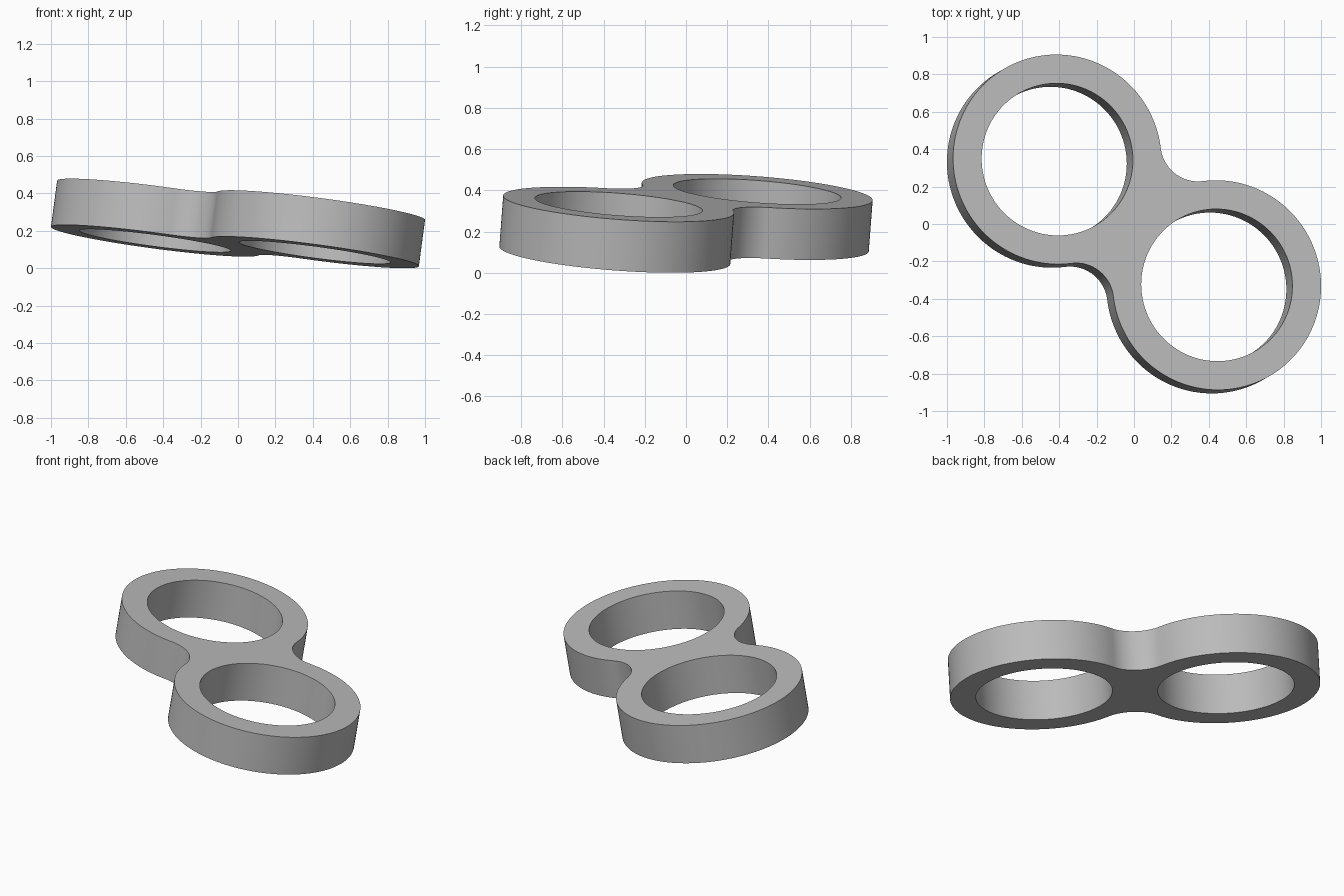
import bpy
import bmesh
from math import sin, cos, acos, sqrt, pi
from mathutils import Vector, Matrix

cube = bpy.data.objects.get("Cube")
if cube:
    bpy.data.objects.remove(cube)

HALF_SPAN = 0.544    # ring centre to middle
OUTER, HOLE, FILLET = 0.562, 0.408, 0.2
THICKNESS = 0.25


def arc(cx, cy, r, start, end, steps):
    """Points along an arc, last point left out."""
    return [(cx + r * cos(start + (end - start) * i / steps),
             cy + r * sin(start + (end - start) * i / steps)) for i in range(steps)]


# Outline: two big arcs joined by two concave fillets
lift = sqrt((OUTER + FILLET) ** 2 - HALF_SPAN ** 2)
a = acos(HALF_SPAN / (OUTER + FILLET))
outline = (arc(HALF_SPAN, 0, OUTER, a - pi, pi - a, 96)
           + arc(0, lift, FILLET, -a, a - pi, 24)
           + arc(-HALF_SPAN, 0, OUTER, a, 2 * pi - a, 96)
           + arc(0, -lift, FILLET, pi - a, a, 24))
holes = [arc(s * HALF_SPAN, 0, HOLE, 0, 2 * pi, 96) for s in (-1, 1)]

# Flat filled curve, extruded to the plate thickness
curve = bpy.data.curves.new("plate_profile", "CURVE")
curve.dimensions = "2D"
curve.fill_mode = "BOTH"
curve.extrude = THICKNESS / 2
for loop in [outline] + holes:
    spline = curve.splines.new("POLY")
    spline.points.add(len(loop) - 1)
    for point, (x, y) in zip(spline.points, loop):
        point.co = (x, y, 0, 1)
    spline.use_cyclic_u = True
helper = bpy.data.objects.new("profile_helper", curve)
bpy.context.collection.objects.link(helper)
bpy.context.view_layer.update()
mesh = bpy.data.meshes.new_from_object(
    helper.evaluated_get(bpy.context.evaluated_depsgraph_get()))
bpy.data.objects.remove(helper)

# Tilt: long axis and plate normal
u = Vector((0.853, -0.672, -0.062)).normalized()
n = Vector((0.133, 0.076, 1)).normalized()
v = n.cross(u).normalized()
n = u.cross(v)
tilt = Matrix((u, v, n)).transposed().to_4x4()

bm = bmesh.new()
bm.from_mesh(mesh)
bmesh.ops.remove_doubles(bm, verts=bm.verts, dist=0.0001)
bmesh.ops.recalc_face_normals(bm, faces=bm.faces)
bm.transform(tilt)
low = min(vert.co.z for vert in bm.verts)
bmesh.ops.translate(bm, verts=bm.verts, vec=(0, 0, -low))
bm.to_mesh(mesh)
bm.free()

# Plain grey
grey = bpy.data.materials.new("grey")
grey.use_nodes = True
colour = (0.5, 0.5, 0.5, 1)
grey.diffuse_color = colour
grey.node_tree.nodes["Principled BSDF"].inputs["Base Color"].default_value = colour
mesh.materials.clear()
mesh.materials.append(grey)

plate = bpy.data.objects.new("double_ring_plate", mesh)
bpy.context.collection.objects.link(plate)
bpy.context.view_layer.objects.active = plate
plate.select_set(True)
bpy.ops.object.shade_smooth_by_angle(angle=0.6)
